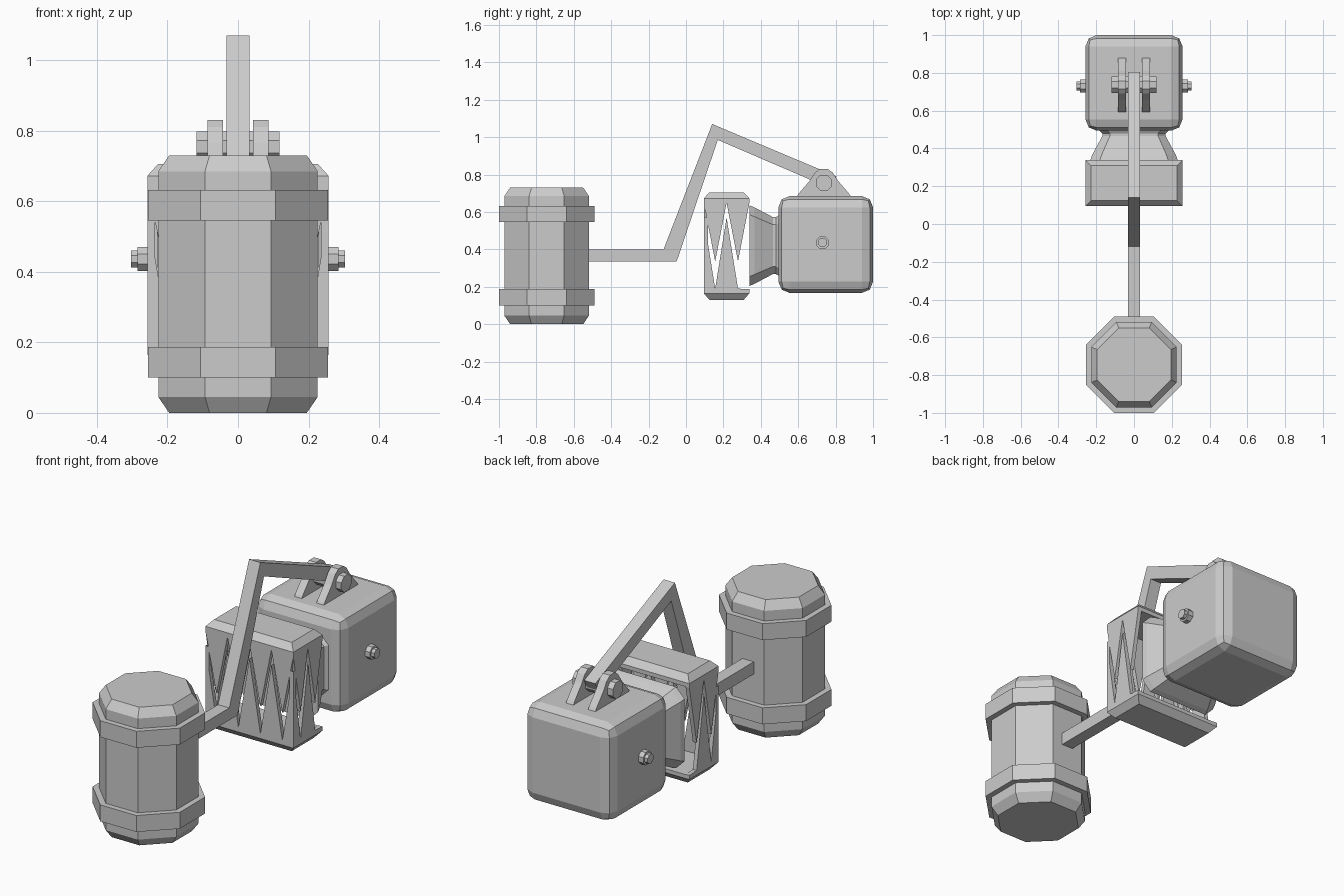
import bpy, bmesh
from math import cos, sin, pi

if "Cube" in bpy.data.objects:
    bpy.data.objects.remove(bpy.data.objects["Cube"])


def loft(name, rings):
    """Closed solid through matching rings of 3D points."""
    bm = bmesh.new()
    loops = [[bm.verts.new(p) for p in r] for r in rings]
    n = len(loops[0])
    for a, b in zip(loops, loops[1:]):
        for i in range(n):
            j = (i + 1) % n
            bm.faces.new((a[i], a[j], b[j], b[i]))
    bm.faces.new(loops[0])
    bm.faces.new(loops[-1])
    bmesh.ops.recalc_face_normals(bm, faces=bm.faces)
    me = bpy.data.meshes.new(name)
    bm.to_mesh(me)
    bm.free()
    ob = bpy.data.objects.new(name, me)
    bpy.context.collection.objects.link(ob)
    return ob


def octagon(apothem, u=0, v=0):
    r = apothem / cos(pi / 8)
    return [(u + r * cos(pi / 8 + i * pi / 4), v + r * sin(pi / 8 + i * pi / 4)) for i in range(8)]


def rect(hu, hv, u=0, v=0):
    return [(u - hu, v - hv), (u + hu, v - hv), (u + hu, v + hv), (u - hu, v + hv)]


def cut_rect(hu, hv, c, u=0, v=0):
    q = [(hu - c, -hv), (hu, c - hv), (hu, hv - c), (hu - c, hv),
         (c - hu, hv), (-hu, hv - c), (-hu, c - hv), (c - hu, -hv)]
    return [(u + a, v + b) for a, b in q]


def on_x(pts, x): return [(x, a, b) for a, b in pts]
def on_y(pts, y): return [(a, y, b) for a, b in pts]
def on_z(pts, z): return [(a, b, z) for a, b in pts]


# Octagonal mallet barrel with two bands
BY = -0.745
loft("barrel", [on_z(octagon(a, 0, BY), z) for a, z in
                ((0.195, 0), (0.226, 0.045), (0.226, 0.685), (0.195, 0.73))])
for label, z0, z1 in (("lower", 0.10, 0.187), ("upper", 0.545, 0.632)):
    loft(label + "_band", [on_z(octagon(0.255, 0, BY), z) for z in (z0, z1)])

# Bent connecting arm
arm = [(-0.56, 0.335), (-0.05, 0.335), (0.17, 0.985), (0.77, 0.727), (0.805, 0.79),
       (0.14, 1.07), (-0.12, 0.40), (-0.56, 0.40)]
loft("arm", [on_x(arm, x) for x in (-0.033, 0.033)])

# Hinge lugs and pin
lug = [(0.585, 0.67), (0.60, 0.695), (0.66, 0.765), (0.69, 0.81), (0.715, 0.83), (0.757, 0.83),
       (0.785, 0.81), (0.81, 0.77), (0.87, 0.70), (0.89, 0.67)]
for side, s in (("left", -1), ("right", 1)):
    loft(side + "_hinge_lug", [on_x(lug, s * x) for x in (0.043, 0.086)])
loft("hinge_pin", [on_x(octagon(0.043, 0.737, 0.755), x) for x in (-0.118, 0.118)])

# Rounded block housing
housing = loft("housing", [on_z(rect(0.257, 0.253, 0, 0.747), z) for z in (0.167, 0.685)])
bev = housing.modifiers.new("bevel", 'BEVEL')
bev.width = 0.06
bev.segments = 2

# Stepped side bolts
for side, s in (("left", -1), ("right", 1)):
    loft(side + "_bolt", [on_x(octagon(a, 0.73, 0.436), s * x) for a, x in
                          ((0.034, 0.24), (0.034, 0.285), (0.024, 0.285), (0.024, 0.304))])

# Tapered neck
loft("neck", [on_y(cut_rect(hx, hz, c, 0, 0.42), y) for hx, hz, c, y in
              ((0.23, 0.215, 0.05, 0.34), (0.222, 0.205, 0.05, 0.365),
               (0.168, 0.152, 0.04, 0.465), (0.168, 0.152, 0.04, 0.48),
               (0.20, 0.17, 0.045, 0.51))])

# Jaw slabs, chamfered on the outside
JY, HX, HY = 0.217, 0.257, 0.122
for label, zs in (("upper", (0.65, 0.672, 0.705)), ("lower", (0.185, 0.165, 0.13))):
    loft(label + "_jaw", [on_z(rect(HX - c, HY - c, 0, JY), z) for z, c in zip(zs, (0, 0, 0.03))])


# Zigzag tooth walls on the front and both sides
def zigzag(u0, u1, teeth, root, start, tip, base):
    step = (u1 - u0) / (2 * teeth)
    pts = [(u0 + i * step, tip if i % 2 else start) for i in range(2 * teeth + 1)]
    return [(u0, base)] + pts + [(u1, base)] if root else pts


T = 0.022
YF, YB = JY - HY, JY + HY
for label, start, tip, base in (("upper", 0.65, 0.335, 0.67), ("lower", 0.57, 0.19, 0.17)):
    front = zigzag(-HX, HX, 4, True, start, tip, base)
    loft(label + "_front_teeth", [on_y(front, y) for y in (YF, YF + T)])
    flank = zigzag(YF, YB, 2, True, start, tip, base)
    if label == "lower":
        flank[-2] = (YB, 0.187)  # the lower rear end is a plain lip
    for side, s in (("left", -1), ("right", 1)):
        loft(f"{label}_{side}_teeth", [on_x(flank, s * x) for x in (HX - T, HX)])
